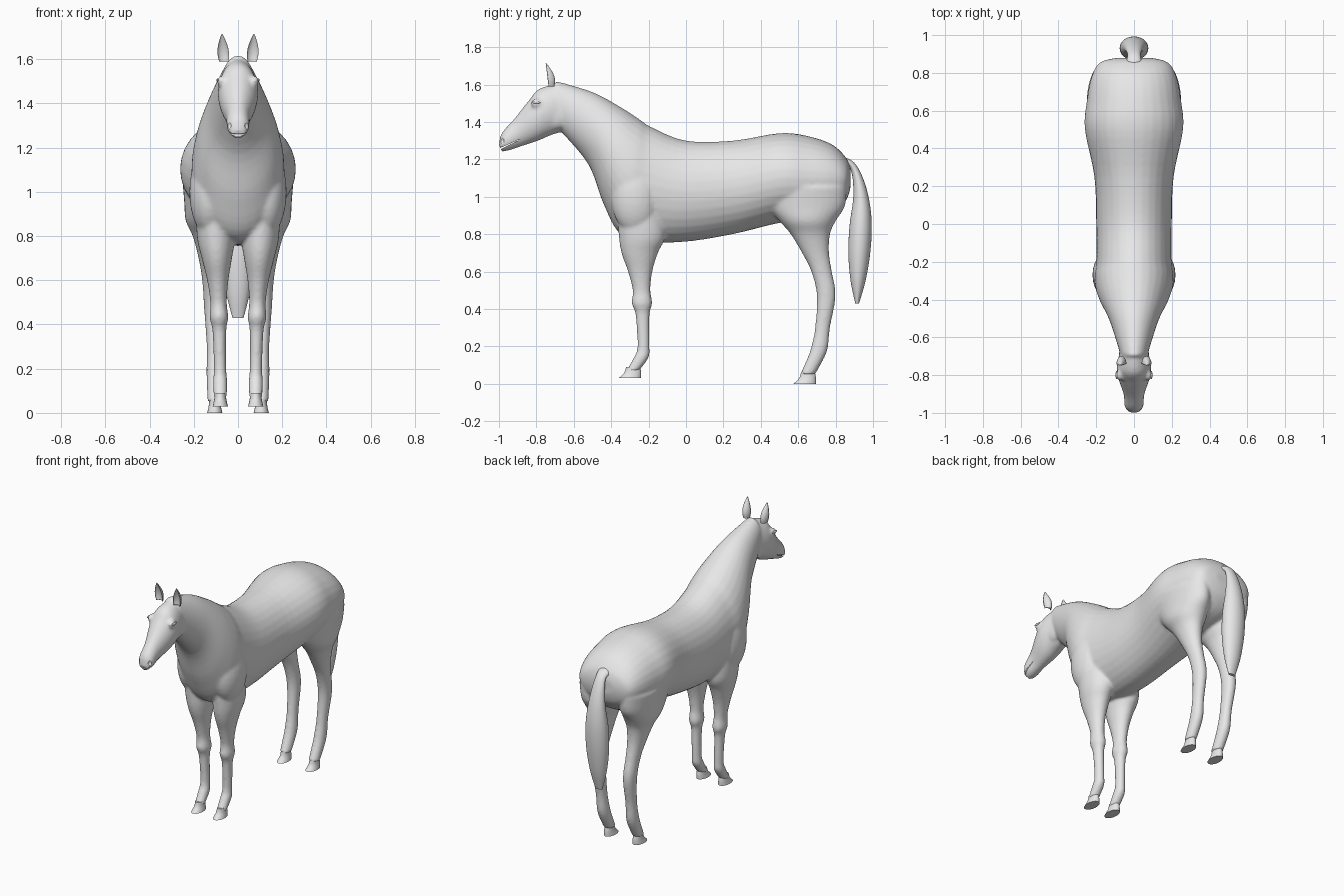
import bpy, bmesh
from math import sin, cos, pi, dist
from mathutils import Vector

default_cube = bpy.data.objects.get("Cube")
if default_cube:
    bpy.data.objects.remove(default_cube, do_unlink=True)

grey = bpy.data.materials.new("coat_grey")
grey.use_nodes = True
grey.diffuse_color = (.8, .8, .8, 1)
grey.node_tree.nodes["Principled BSDF"].inputs["Base Color"].default_value = grey.diffuse_color


def spline(rows, steps=5):
    """Blend smoothly between section rows."""
    rows = [Vector(row) for row in rows]
    padded = [rows[0], *rows, rows[-1]]
    blended = []
    for before, start, end, after in zip(padded, padded[1:], padded[2:], padded[3:]):
        leave, arrive = (end - before) / 2, (after - start) / 2
        for step in range(steps):
            t = step / steps
            ease = t * t * (3 - 2 * t)
            blended.append(start.lerp(end, ease) + leave * t * (1 - t) ** 2 - arrive * t * t * (1 - t))
    return blended + [rows[-1]]


def loft(bm, rows, x=0, spread=0, front=1, sides=32):
    """Skin oval rings; row = (y, z) of one edge, (y, z) of the opposite edge, half width."""
    rings = []
    for near_y, near_z, far_y, far_z, width in spline(rows):
        near, far = Vector((0, near_y, near_z)), Vector((0, far_y, far_z))
        middle, half = (near + far) / 2, (near - far) / 2
        middle.x = x * (1 + spread * middle.z ** 2)
        ring = []
        for side in range(sides):
            angle = 2 * pi * side / sides
            reach = sin(angle) * (front if sin(angle) > 0 else 1)
            ring.append(bm.verts.new(middle + half * reach + Vector((width * cos(angle), 0, 0))))
        rings.append(ring)
    faces = [bm.faces.new(rings[0]), bm.faces.new(rings[-1])]
    for ring, following in zip(rings, rings[1:]):
        for side in range(sides):
            faces.append(bm.faces.new((ring[side - 1], ring[side], following[side], following[side - 1])))
    bmesh.ops.recalc_face_normals(bm, faces=faces)


def ball(bm, centre, size):
    """Add a stretched sphere."""
    verts = bmesh.ops.create_uvsphere(bm, u_segments=24, v_segments=16, radius=1)["verts"]
    bmesh.ops.scale(bm, vec=size, verts=verts)
    bmesh.ops.translate(bm, vec=centre, verts=verts)


def limb(rows, grow=.31, shift=0, drop=0):
    """Level leg sections from (front, back, height), the width following the depth."""
    return [(front + shift, z - drop, back + shift, z - drop, min(.1, .008 + grow * (back - front)))
            for front, back, z in rows]


def finish(bm, name, sharp_angle=pi):
    """Turn a bmesh into a smooth grey object."""
    mesh = bpy.data.meshes.new(name)
    bm.to_mesh(mesh)
    bm.free()
    mesh.materials.append(grey)
    mesh.shade_smooth()
    mesh.set_sharp_from_angle(angle=sharp_angle)
    obj = bpy.data.objects.new(name, mesh)
    bpy.context.collection.objects.link(obj)
    return obj


# Upright barrel sections: y, top, bottom, half width
barrel = [(.88, 1.15, 1.05, .09), (.855, 1.21, .98, .18), (.78, 1.28, .91, .225), (.65, 1.325, .87, .25),
          (.5, 1.34, .86, .26), (.25, 1.3, .8, .21), (0, 1.3, .76, .2)]
# Leaning sections of the shoulder and neck
neck = [(-.18, 1.37, -.2, .76, .2), (-.25, 1.415, -.35, .8, .21), (-.35, 1.48, -.44, .96, .185),
        (-.5, 1.56, -.52, 1.17, .13), (-.7, 1.62, -.66, 1.34, .075)]
head = [(-.65, 1.61, -.62, 1.36, .065), (-.78, 1.58, -.72, 1.33, .09), (-.84, 1.515, -.79, 1.3, .083),
        (-.92, 1.415, -.88, 1.27, .055), (-.985, 1.34, -.94, 1.25, .05), (-1, 1.28, -.985, 1.24, .03)]

# Leg outlines: front, back, height
foreleg = [(-.37, -.13, 1), (-.36, -.11, .8), (-.345, -.15, .7), (-.31, -.18, .6), (-.285, -.19, .5),
           (-.29, -.18, .43), (-.27, -.195, .37), (-.26, -.195, .2), (-.28, -.2, .14), (-.32, -.25, .07)]
hindleg = [(.42, .86, 1.05), (.44, .85, .95), (.5, .8, .87), (.56, .77, .8), (.62, .765, .7),
           (.67, .78, .6), (.7, .8, .47), (.69, .77, .3), (.67, .76, .2), (.65, .74, .14), (.61, .69, .05)]
hoof = [(-.32, -.245, .09), (-.33, -.24, .06), (-.36, -.24, .03)]

# One continuous skin for torso, head and legs
fore_x, hind_x, splay = .08, .105, .4
bm = bmesh.new()
loft(bm, [(y, top, y, bottom, width) for y, top, bottom, width in barrel] + neck)
loft(bm, head)
for side in (1, -1):
    loft(bm, limb(foreleg), side * fore_x, splay)
    loft(bm, limb(hindleg), side * hind_x, splay)
    ball(bm, (side * .13, -.27, 1), (.09, .13, .2))  # shoulder muscle
    ball(bm, (side * .045, -.7, 1.44), (.035, .08, .08))  # cheek
    ball(bm, (side * .075, -.8, 1.5), (.02, .03, .025))  # brow
body = finish(bm, "body")
skin = body.modifiers.new("skin", "REMESH")
skin.mode = "VOXEL"
skin.voxel_size = .009
skin.use_smooth_shade = True
soften = body.modifiers.new("soften", "SMOOTH")
soften.iterations = 7

# Mouth slit and nostrils, cut into the muzzle
bm = bmesh.new()
loft(bm, [(-1.02, 1.25, -1.02, 1.24, .09), (-.89, 1.307, -.89, 1.304, .09)])
for side in (1, -1):
    ball(bm, (side * .043, -.985, 1.3), (.012, .012, .018))
cutter = finish(bm, "muzzle_cutter")
cutter.hide_render = True
cutter.hide_viewport = True
cut = body.modifiers.new("muzzle_cut", "BOOLEAN")
cut.operation = "DIFFERENCE"
cut.object = cutter

# Ears, cupped towards the front, with an eyelid below each
for side, label in ((1, "left"), (-1, "right")):
    bm = bmesh.new()
    sections = []
    for step in range(6):
        t = step / 5
        width = .026 * sin(pi * (.3 + .68 * t))
        edge, height = -.735 - .015 * t, 1.59 + .125 * t
        sections.append((edge - width * 1.5, height, edge + width * 1.5, height, width))
    loft(bm, sections, side * .015, spread=1.3, front=-.5)
    finish(bm, label + "_ear")
    bm = bmesh.new()
    ball(bm, (side * .092, -.8, 1.505), (.006, .022, .007))
    finish(bm, label + "_eyelid")

    # Hooves, flared with a flat sole
    for end, x, shift, drop in (("front", fore_x, 0, 0), ("hind", hind_x, .935, .03)):
        bm = bmesh.new()
        loft(bm, limb(hoof, .22, shift, drop), side * x, splay)
        finish(bm, f"{label}_{end}_hoof", sharp_angle=.8)

# Tail, arching off the rump and hanging down, wider where it is thicker
tail = [(.82, 1.21, .82, 1.15), (.865, 1.205, .86, 1.155), (.91, 1.17, .88, 1.145), (.95, 1.09, .893, 1.08),
        (.98, .98, .893, .98), (.993, .85, .875, .85), (.985, .7, .868, .7), (.96, .55, .88, .55),
        (.925, .43, .905, .43)]
bm = bmesh.new()
loft(bm, [(*row, .015 + dist(row[:2], row[2:]) / 2) for row in tail])
finish(bm, "tail", sharp_angle=1)
